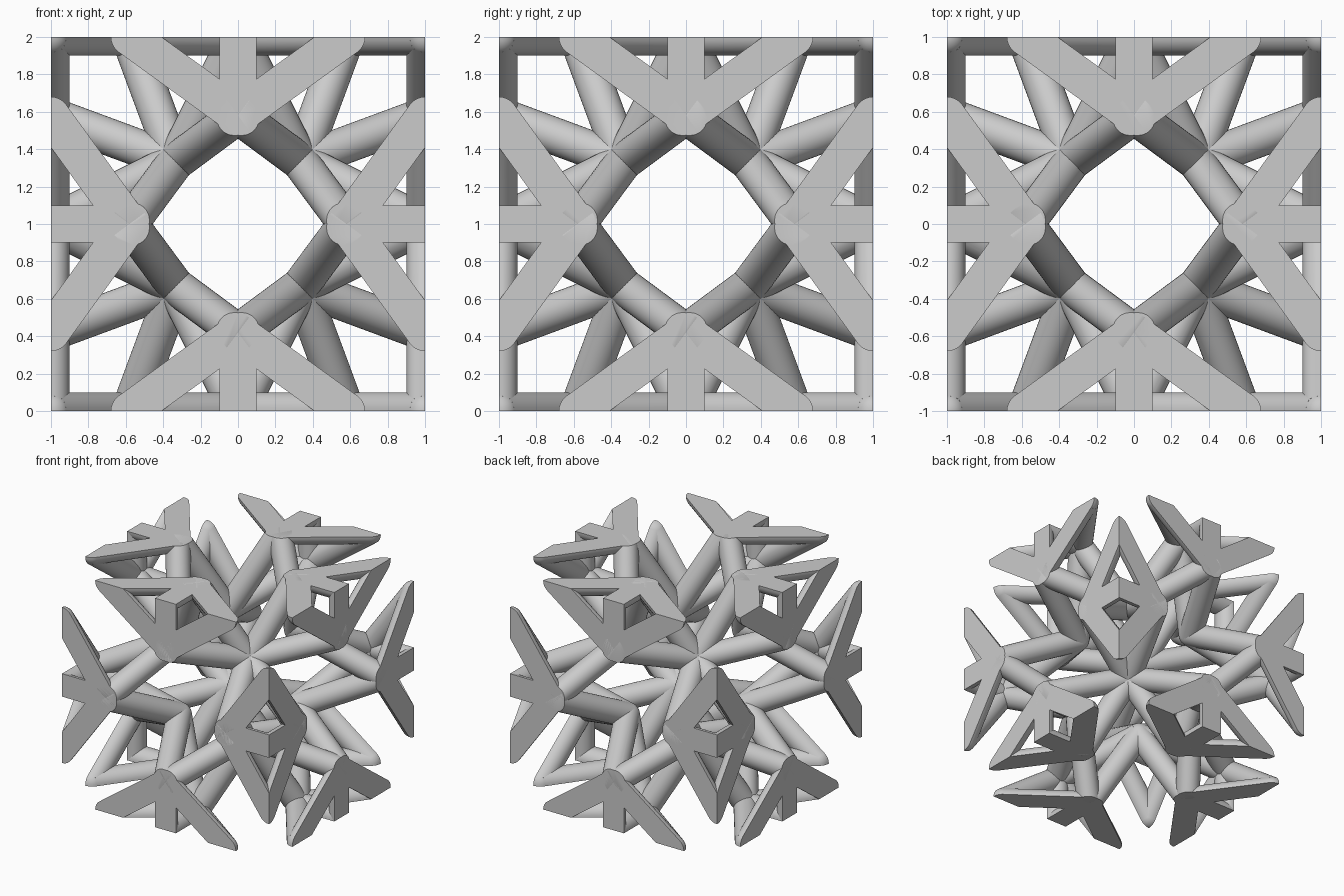
import bpy, bmesh
from itertools import permutations, product
from mathutils import Vector, Matrix

if "Cube" in bpy.data.objects:
    bpy.data.objects.remove(bpy.data.objects["Cube"])

RADIUS = 0.1      # strut radius
CORE = 1 / 3      # inner nodes sit at (CORE, CORE, CORE)
REACH = 0.58      # offset of the nodes on the cell faces and edges
LIFT = Vector((0, 0, 1))

grey = bpy.data.materials.new("light_grey")
grey.use_nodes = True
grey.diffuse_color = (0.6, 0.6, 0.6, 1)
grey.node_tree.nodes["Principled BSDF"].inputs["Base Color"].default_value = (0.6, 0.6, 0.6, 1)


def symmetric(points):
    """All distinct copies of a point set under the symmetry of a cube."""
    copies = set()
    for order in permutations(range(3)):
        for signs in product((1, -1), repeat=3):
            copies.add(frozenset(tuple(signs[i] * p[order[i]] + 0.0 for i in range(3))
                                 for p in points))
    return [sorted(c) for c in sorted(copies, key=sorted)]


def clip_to_cell(bm):
    """Cut a closed convex part flat where it leaves the cubic cell."""
    for axis, sign in product(range(3), (1, -1)):
        normal = Vector((0, 0, 0))
        normal[axis] = sign
        bmesh.ops.bisect_plane(bm, geom=bm.verts[:] + bm.edges[:] + bm.faces[:], dist=1e-5,
                               plane_co=normal, plane_no=normal, clear_outer=True)
        rim = [e for e in bm.edges if e.is_boundary]
        if rim:
            bmesh.ops.holes_fill(bm, edges=rim, sides=0)
    bmesh.ops.recalc_face_normals(bm, faces=bm.faces[:])


def strut(bm, ends):
    a, b = map(Vector, ends)
    turn = (b - a).to_track_quat("Z", "Y").to_matrix().to_4x4()
    bmesh.ops.create_cone(bm, cap_ends=True, segments=32, radius1=RADIUS, radius2=RADIUS,
                          depth=(b - a).length,
                          matrix=Matrix.Translation((a + b) / 2) @ turn)


def joint(bm, ends):
    bmesh.ops.create_uvsphere(bm, u_segments=32, v_segments=16, radius=RADIUS,
                              matrix=Matrix.Translation(ends[0]))


def build(name, shape, families):
    """Make one object from every symmetric copy of the given parts."""
    whole = bpy.data.meshes.new(name)
    total = bmesh.new()
    for family in families:
        for ends in symmetric(family):
            part = bmesh.new()
            shape(part, ends)
            clip_to_cell(part)
            piece = bpy.data.meshes.new("piece")
            part.to_mesh(piece)
            part.free()
            total.from_mesh(piece)
            bpy.data.meshes.remove(piece)
    bmesh.ops.translate(total, verts=total.verts[:], vec=LIFT)
    total.to_mesh(whole)
    total.free()
    whole.materials.append(grey)
    obj = bpy.data.objects.new(name, whole)
    bpy.context.collection.objects.link(obj)
    bpy.ops.object.select_all(action="DESELECT")
    obj.select_set(True)
    bpy.context.view_layer.objects.active = obj
    bpy.ops.object.shade_smooth_by_angle(angle=0.6)


inner = (CORE, CORE, CORE)
face_node = (0, REACH, 1)
edge_node = (REACH, 1, 1)
edge_middle = (0, 1, 1)

# Six struts fan out from each inner node to the cell faces
build("inner_struts", strut, [(inner, face_node)])
# Half struts in the cell faces: diamond rims
build("diamond_rims", strut, [(face_node, edge_node)])
# Half struts in the cell faces: short bars to the edge middles
build("cross_bars", strut, [(face_node, edge_middle)])
# Rounded joints where struts meet
build("joints", joint, [(inner,), (face_node,), (edge_node,), (edge_middle,)])
